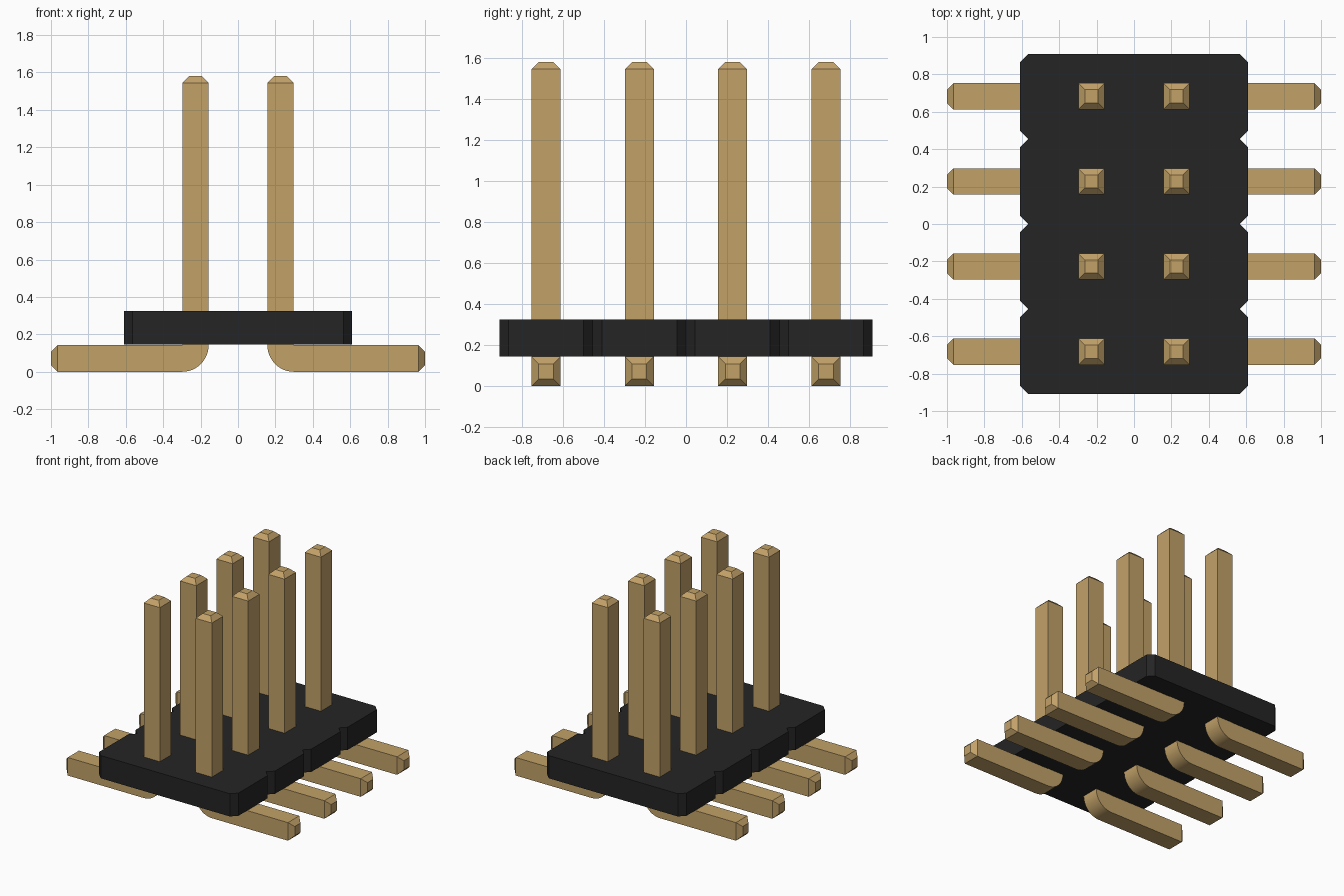
import bpy, bmesh, math

if "Cube" in bpy.data.objects:
    bpy.data.objects.remove(bpy.data.objects["Cube"])

PITCH = 0.455
ROWS = [(i - 1.5) * PITCH for i in range(4)]
HALF = 0.0705          # half of the pin thickness
CUT = 0.035            # taper at the pin ends
X_IN, X_OUT = 0.157, 0.298
LEAD_TOP = 0.143
PIN_TOP = 1.58


def material(name, rgb):
    mat = bpy.data.materials.new(name)
    mat.diffuse_color = (*rgb, 1)
    mat.use_nodes = True
    mat.node_tree.nodes["Principled BSDF"].inputs["Base Color"].default_value = mat.diffuse_color
    return mat


def finish(bm, name, mat):
    bmesh.ops.remove_doubles(bm, verts=bm.verts, dist=1e-5)
    bmesh.ops.recalc_face_normals(bm, faces=bm.faces)
    mesh = bpy.data.meshes.new(name)
    bm.to_mesh(mesh)
    bm.free()
    mesh.materials.append(mat)
    obj = bpy.data.objects.new(name, mesh)
    bpy.context.collection.objects.link(obj)
    return obj


gold = material("gold metal", (0.54, 0.36, 0.14))
black = material("black plastic", (0.0182, 0.018, 0.018))


# Plastic base: outline with chamfered corners and V notches between rows
def build_base():
    hx, c, h = 0.61, 0.045, PITCH / 2
    right = []
    for y in ROWS:
        right += [(hx - c, y - h), (hx, y - h + c), (hx, y + h - c), (hx - c, y + h)]
    outline = right + [(-x, -y) for x, y in right]
    bm = bmesh.new()
    verts = []
    for p in outline:
        if not verts or (verts[-1].co.xy - bm_vec(p)).length > 1e-4:
            verts.append(bm.verts.new((p[0], p[1], 0.145)))
    face = bm.faces.new(verts)
    top = bmesh.ops.extrude_face_region(bm, geom=[face], use_keep_orig=True)
    bmesh.ops.translate(bm, vec=(0, 0, 0.18),
                        verts=[v for v in top["geom"] if isinstance(v, bmesh.types.BMVert)])
    finish(bm, "plastic_base", black)


def bm_vec(p):
    from mathutils import Vector
    return Vector(p)


# Bent pin: square rings from the lead tip, round the bend, to the upper tip
def build_pin(name, side, y):
    t = X_OUT - X_IN
    # each ring: outer point, inner point (x, z), half width in y
    rings = [((1.0, CUT), (1.0, LEAD_TOP - CUT), HALF - CUT),
             ((1.0 - CUT, 0), (1.0 - CUT, LEAD_TOP), HALF)]
    steps = 12
    for i in range(steps + 1):
        a = math.pi / 2 * i / steps
        outer = (X_OUT - t * math.sin(a), LEAD_TOP - LEAD_TOP * math.cos(a))
        rings.append((outer, (X_OUT, LEAD_TOP), HALF))
    rings += [((X_IN, PIN_TOP - CUT), (X_OUT, PIN_TOP - CUT), HALF),
              ((X_IN + CUT, PIN_TOP), (X_OUT - CUT, PIN_TOP), HALF - CUT)]
    bm = bmesh.new()
    loops = []
    for o, n, w in rings:
        corners = [(o, -w), (o, w), (n, w), (n, -w)]
        loops.append([bm.verts.new((side * p[0], y + dy, p[1])) for p, dy in corners])
    for a, b in zip(loops, loops[1:]):
        for k in range(4):
            m = (k + 1) % 4
            bm.faces.new((a[k], a[m], b[m], b[k]))
    bm.faces.new(loops[0])
    bm.faces.new(loops[-1])
    obj = finish(bm, name, gold)
    bpy.ops.object.select_all(action='DESELECT')
    obj.select_set(True)
    bpy.context.view_layer.objects.active = obj
    bpy.ops.object.shade_smooth_by_angle(angle=math.radians(25))


build_base()
for label, side in (("left", -1), ("right", 1)):
    for i, y in enumerate(ROWS):
        build_pin(f"{label}_pin_{i + 1}", side, y)
